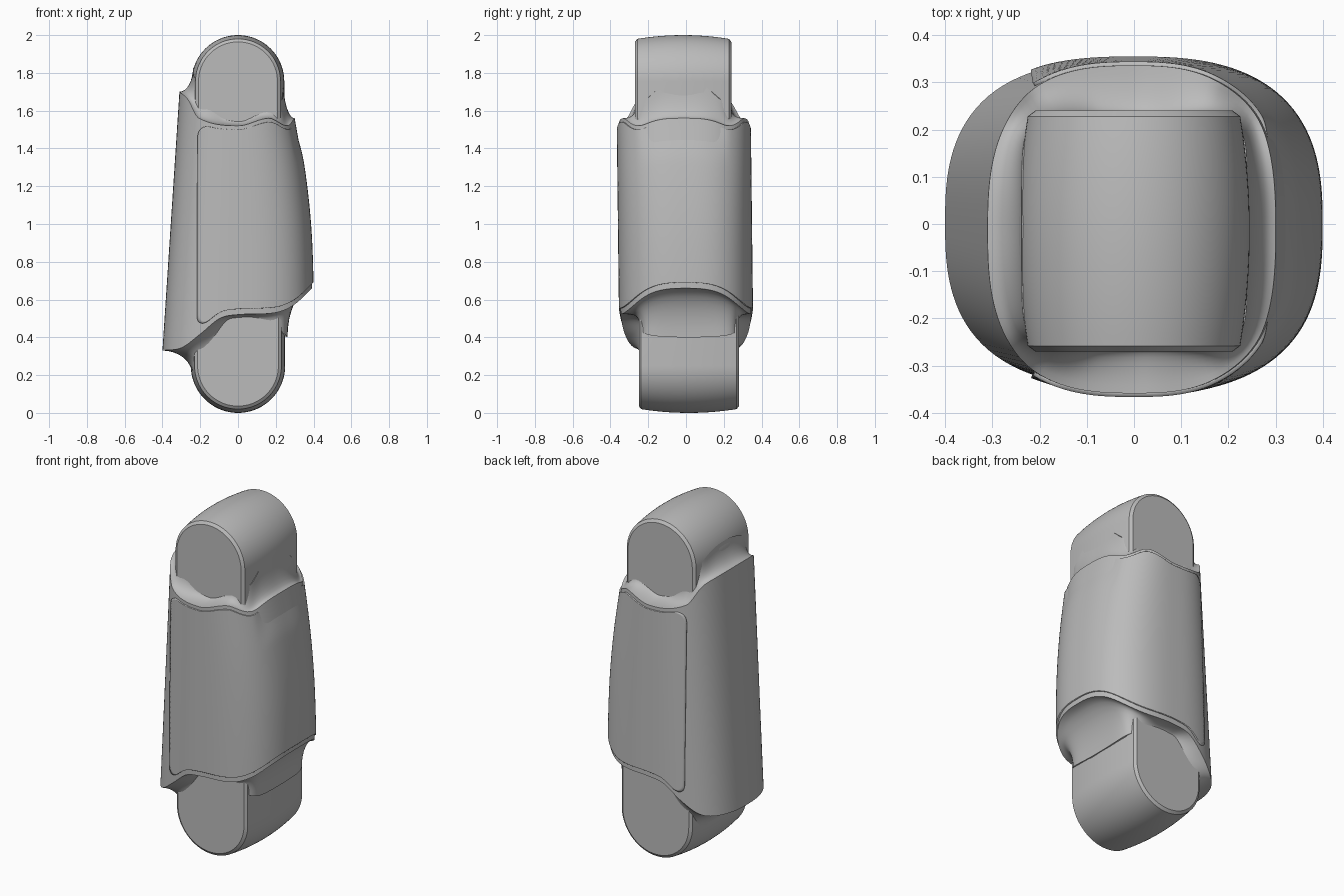
import bpy, bmesh, math

cube = bpy.data.objects.get("Cube")
if cube:
    bpy.data.objects.remove(cube)

grey = bpy.data.materials.new("plain_grey")
grey.use_nodes = True
grey.diffuse_color = (0.5, 0.5, 0.5, 1)
grey.node_tree.nodes["Principled BSDF"].inputs["Base Color"].default_value = (0.5, 0.5, 0.5, 1)

STEPS = 144
N = 2.7  # squareness of the shell's cross-section


def curve(points, x):
    """Smooth interpolation through a few (x, value) points."""
    x = min(max(x, points[0][0]), points[-1][0])
    slope = lambda i: ((points[min(i + 1, len(points) - 1)][1] - points[max(i - 1, 0)][1]) /
                       (points[min(i + 1, len(points) - 1)][0] - points[max(i - 1, 0)][0]))
    for i in range(len(points) - 1):
        (x0, y0), (x1, y1) = points[i], points[i + 1]
        if x <= x1:
            w = x1 - x0
            t = (x - x0) / w
            return (y0 * (1 + 2 * t) * (1 - t) ** 2 + y1 * t * t * (3 - 2 * t)
                    + w * t * (1 - t) * (slope(i) * (1 - t) - slope(i + 1) * t))
    return points[-1][1]


def ramp(a, b, x):
    t = min(max((x - a) / (b - a), 0), 1)
    return t * t * (3 - 2 * t)


def squircle(a, n):
    c, s = math.cos(a), math.sin(a)
    r = (abs(c) ** n + abs(s) ** n) ** (-1 / n)
    return c * r, s * r


# Shell edges and side profile; edge heights depend on the sideways position
LEFT_SIDE = [(0.33, 0.39), (0.65, 0.392), (0.9, 0.385), (1.1, 0.37), (1.3, 0.345), (1.56, 0.3)]
BOTTOM_EDGE = [(-1, 0.33), (-0.75, 0.345), (-0.5, 0.42), (-0.25, 0.5), (0, 0.52),
               (0.5, 0.53), (0.75, 0.57), (1, 0.66)]
TOP_EDGE = [(-1, 1.7), (-0.85, 1.66), (-0.65, 1.56), (0, 1.52), (0.55, 1.56), (0.85, 1.52), (1, 1.56)]
TOP_RISE = [(-1, 0.13), (-0.6, 0.09), (-0.3, 0.04), (0.5, 0.04), (0.85, 0.14), (1, 0.2)]
BOTTOM_FALL = [(-1, 0.13), (-0.5, 0.03), (0, 0.02), (0.5, 0.05), (1, 0.26)]


def right_half(z):
    return 0.4 - 0.09 * (z - 0.33) / 1.37


def shell_point(a, z, off=0.0):
    s, q = squircle(a, N)
    x = s * (curve(LEFT_SIDE, z) if s > 0 else right_half(z))
    y = 0.006 - 0.0115 * z + 0.347 * q
    return x + off * math.cos(a), y + off * math.sin(a), z


def make(name, rows, closed=True, caps=True):
    """Skin a list of point rows, bottom row first."""
    bm = bmesh.new()
    grid = [[bm.verts.new(p) for p in row] for row in rows]
    n = len(rows[0])
    for r0, r1 in zip(grid, grid[1:]):
        for i in range(n if closed else n - 1):
            j = (i + 1) % n
            bm.faces.new((r0[i], r0[j], r1[j], r1[i]))
    if caps:
        bm.faces.new(grid[0][::-1])
        bm.faces.new(grid[-1])
        bmesh.ops.recalc_face_normals(bm, faces=bm.faces)
    mesh = bpy.data.meshes.new(name)
    bm.to_mesh(mesh)
    bm.free()
    mesh.materials.append(grey)
    obj = bpy.data.objects.new(name, mesh)
    bpy.context.collection.objects.link(obj)
    return obj


def smooth(obj, degrees=35):
    bpy.ops.object.select_all(action='DESELECT')
    obj.select_set(True)
    bpy.context.view_layer.objects.active = obj
    bpy.ops.object.shade_smooth_by_angle(angle=math.radians(degrees))


# Main shell, with concave fillets running into both joint ends
angles = [2 * math.pi * i / STEPS for i in range(STEPS)]


def fillet(edge, shift, half_y, mid_y, hx_pos, hx_neg, t):
    row = []
    for a in angles:
        s = squircle(a, N)[0]
        x, y, z = shell_point(a, curve(edge, s))
        tx, ty = squircle(a, 7)
        tx *= hx_pos if tx > 0 else hx_neg
        ty = mid_y + half_y * ty
        k = math.sin(t * math.pi / 2)
        row.append((x + (tx - x) * k, y + (ty - y) * k,
                    z + shift(s) * (1 - math.cos(t * math.pi / 2))))
    return row


FILLET = 8
rows = [fillet(BOTTOM_EDGE, lambda s: -curve(BOTTOM_FALL, s), 0.262, 0.015, 0.262, 0.242,
               1 - i / FILLET) for i in range(FILLET)]
for j in range(41):
    row = []
    for a in angles:
        s = squircle(a, N)[0]
        z0, z1 = curve(BOTTOM_EDGE, s), curve(TOP_EDGE, s)
        row.append(shell_point(a, z0 + (z1 - z0) * j / 40))
    rows.append(row)
rows += [fillet(TOP_EDGE, lambda s: curve(TOP_RISE, s), 0.252, -0.015, 0.24, 0.238,
                (i + 1) / FILLET) for i in range(FILLET)]
smooth(make("main_shell", rows), 40)

# Raised wrap-around panel, rounded at its free corners
CORNER = 0.07
ends = [CORNER * (1 - math.cos(i / 8 * math.pi / 2)) for i in range(9)]
HEIGHT = 0.97
fractions = ([e / HEIGHT for e in ends]
             + [CORNER / HEIGHT + (1 - 2 * CORNER / HEIGHT) * i / 30 for i in range(1, 30)]
             + [1 - e / HEIGHT for e in reversed(ends)])
rows = []
for v in fractions:
    d = min(CORNER, HEIGHT * min(v, 1 - v))
    start = -0.21 + CORNER - math.sqrt(max(0, CORNER ** 2 - (CORNER - d) ** 2))
    s0 = start / right_half(0.55 + v * HEIGHT)
    a0 = math.atan2((1 - abs(s0) ** N) ** (1 / N), s0)
    row = []
    for i in range(121):
        a = -a0 + 2 * a0 * i / 120
        s = squircle(a, N)[0]
        z0, z1 = curve(BOTTOM_EDGE, s) + 0.03, curve(TOP_EDGE, s) - 0.02
        off = 0.008 - 0.014 * ramp(0.85, 0.97, s) * ramp(0.75, 1, v)
        row.append(shell_point(a, z0 + (z1 - z0) * v, off))
    rows.append(row)
panel = make("wrap_panel", rows, closed=False, caps=False)
solid = panel.modifiers.new("thickness", 'SOLIDIFY')
solid.thickness = 0.016
solid.offset = -1
smooth(panel)


# Joint ends: crowned half-round blocks with flat faces
def joint(name, y0, y1, centre, radius, far, up):
    sections = []
    for i in range(-10, 11):
        t = i / 10
        sections.append((t, radius - 0.02 * t * t))
    sections.insert(0, (-1, radius - 0.036))
    sections.append((1, radius - 0.036))
    rows = []
    for k, (t, r) in enumerate(sections):
        inset = 0.0 if k in (0, len(sections) - 1) else 0.012
        y = (y0 + y1) / 2 + t * ((y1 - y0) / 2 - inset)
        row = [(-r, y, far)]
        for i in range(49):
            a = math.pi * (1 - i / 48)
            row.append((r * math.cos(a), y, centre + up * r * math.sin(a)))
        row.append((r, y, far))
        rows.append(row)
    smooth(make(name, rows), 30)


joint("upper_joint", -0.27, 0.24, 1.755, 0.245, 1.4, 1)
joint("lower_joint", -0.25, 0.28, 0.25, 0.25, 0.75, -1)
